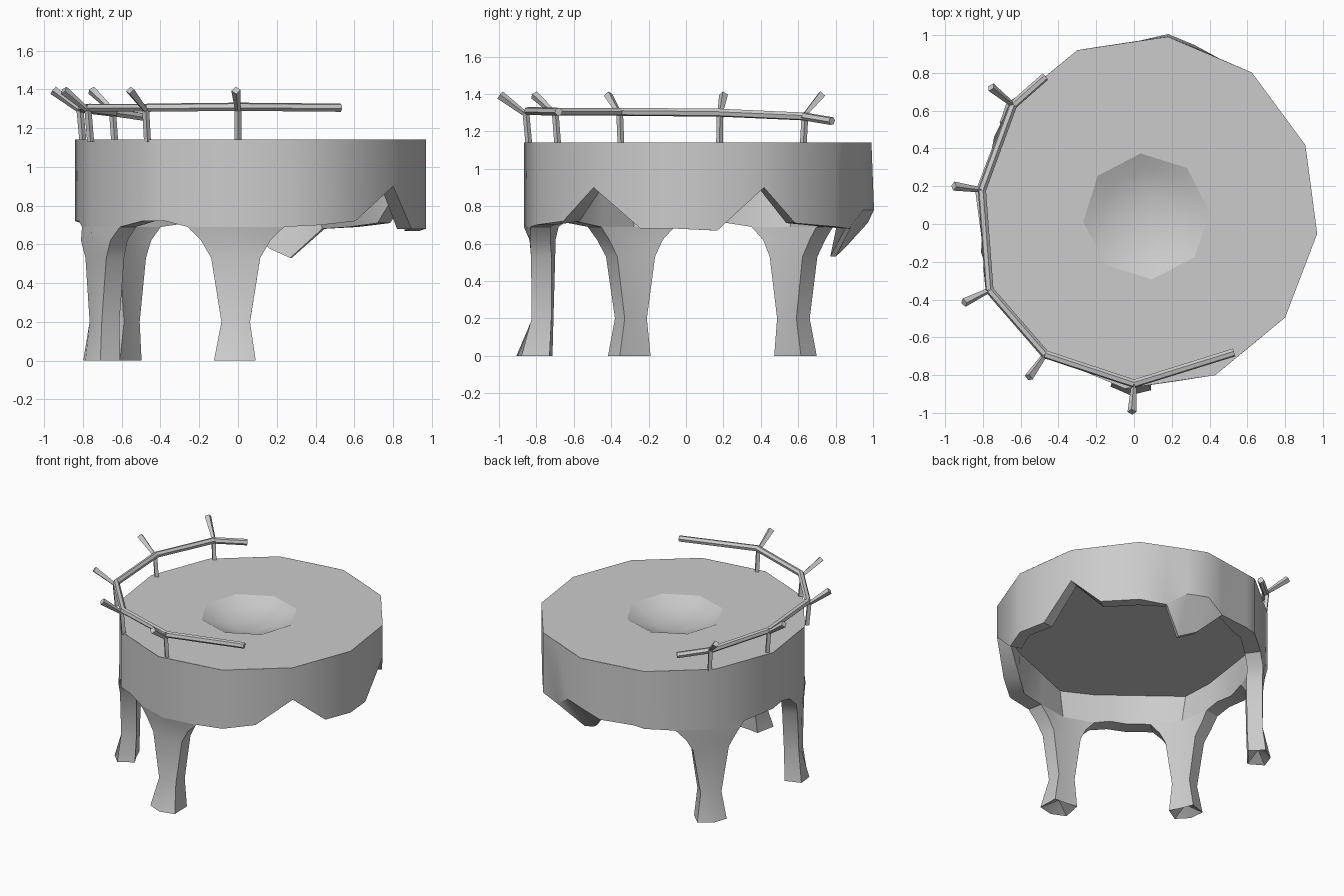
import bpy, bmesh, math
from mathutils import Vector

cube = bpy.data.objects.get("Cube")
if cube:
    bpy.data.objects.remove(cube)

CX, CY, TOP, CEIL, R, WALL = 0.065, 0.06, 1.14, 0.91, 0.925, 0.11
LEGS = {142: 0.94, 205: 0.94, 265: 0.97}  # angle: reach of the foot

stone = bpy.data.materials.new("grey_stone")
stone.use_nodes = True
GREY = (0.6, 0.6, 0.6, 1)
stone.diffuse_color = GREY
stone.node_tree.nodes["Principled BSDF"].inputs["Base Color"].default_value = GREY


def polar(angle, r, z):
    a = math.radians(angle)
    return Vector((CX + r * math.cos(a), CY + r * math.sin(a), z))


def outline(angle, radius, step, start):
    """Distance to the edge of a regular polygon at an angle."""
    off = (angle - start) % step - step / 2
    return radius * math.cos(math.radians(step / 2)) / math.cos(math.radians(off))


def rim(angle):
    """Twelve-sided rim, slightly longer front to back."""
    return outline(angle, R, 30, -7) * (1 - 0.015 * math.cos(math.radians(2 * angle)))


def finish(name, bm, smooth=True):
    bmesh.ops.remove_doubles(bm, verts=bm.verts, dist=0.0005)
    bmesh.ops.recalc_face_normals(bm, faces=bm.faces)
    mesh = bpy.data.meshes.new(name)
    bm.to_mesh(mesh)
    bm.free()
    mesh.materials.append(stone)
    obj = bpy.data.objects.new(name, mesh)
    bpy.context.collection.objects.link(obj)
    if smooth:
        bpy.ops.object.select_all(action="DESELECT")
        obj.select_set(True)
        bpy.context.view_layer.objects.active = obj
        bpy.ops.object.shade_smooth_by_angle(angle=math.radians(35))
    return obj


def loft(bm, rings):
    """Skin a list of equal-length closed rings."""
    rows = [[bm.verts.new(p) for p in ring] for ring in rings]
    for a, b in zip(rows, rows[1:]):
        for i in range(len(a)):
            j = (i + 1) % len(a)
            bm.faces.new((a[i], a[j], b[j], b[i]))
    return rows


# Lower edge of the wall: arches, broken notches and a leg stub
edge = {-53: .72, -37: .9, -20: .68, -7: .68, 7: .67, 23: .9, 36: .71, 53: .69,
        65: .68, 74: .53, 83: .58, 92: .71, 108: .72, 113: .71, 173: .72, 182: .72,
        233: .72, 241: .72, 293: .7}
for leg in LEGS:
    for d in (-16, 0, 16):
        edge[leg + d] = 0.69
angles = sorted(edge)


def lean(a):
    """The broken stub bends inward."""
    return 0.14 if edge[a] < 0.6 else 0


def thickness(a):
    return 0.03 if 60 < a < 95 else 0.08 if -40 < a < 60 else WALL


# Drum wall with its three standing legs
bm = bmesh.new()
loft(bm, [[polar(a, rim(a), TOP) for a in angles],
          [polar(a, rim(a) + lean(a) * 0.1, max(edge[a], 0.78 if lean(a) else 0.69))
           for a in angles],
          [polar(a, rim(a) - lean(a), edge[a]) for a in angles],
          [polar(a, rim(a) - lean(a) - thickness(a), edge[a]) for a in angles],
          [polar(a, outline(a, 0.88, 60, 22), CEIL) for a in angles]])
for leg, reach in LEGS.items():
    rings = [[polar(leg + d, rim(leg + d), 0.69) for d in (-16, 0, 16)] +
             [polar(leg + d, rim(leg + d) - WALL, 0.69) for d in (16, 0, -16)]]
    for z, half, outer, inner in ((.62, 11.5, .9, .79), (.53, 8.2, .89, .78),
                                  (.2, 4.8, .885, .78), (0, 6.6, reach, .79)):
        corner = 0.03 if z == 0 else 0
        rings.append([polar(leg + d, outer - (corner if d else 0), z)
                      for d in (-half, 0, half)] +
                     [polar(leg + d, inner, z) for d in (half, 0, -half)])
    sole = bm.faces.new(loft(bm, rings)[-1])
    # Hollowed sole
    for v in bmesh.ops.poke(bm, faces=[sole])["verts"]:
        v.co.z += 0.06
finish("drum_wall_and_legs", bm)

# Flat top with an eight-sided opening
bowl_rings = [[polar(5 + 45 * k, r, TOP - d) - Vector((0, 0.02, 0)) for k in range(8)]
              for r, d in ((.335, 0), (.25, .04), (.13, .075))]
bm = bmesh.new()
loops = [[bm.verts.new(polar(-7 + 30 * k, rim(-7 + 30 * k), TOP)) for k in range(12)],
         [bm.verts.new(p) for p in bowl_rings[0]]]
border = [bm.edges.new((loop[i], loop[i - 1])) for loop in loops for i in range(len(loop))]
bmesh.ops.triangle_fill(bm, edges=border, use_beauty=True, normal=(0, 0, 1))
finish("flat_top", bm, False)

# Shallow bowl sunk in the top
bm = bmesh.new()
bm.faces.new(loft(bm, bowl_rings)[-1])
bowl = finish("bowl", bm)
if bowl.data.polygons[-1].normal.z < 0:
    bowl.data.flip_normals()

# Six-sided underside of the top, facing down
bm = bmesh.new()
bm.faces.new([bm.verts.new(polar(22 - 60 * k, 0.88, CEIL)) for k in range(6)])
ceiling = finish("ceiling", bm, False)
if ceiling.data.polygons[0].normal.z > 0:
    ceiling.data.flip_normals()


def bar(bm, start, end, r0, r1, sides):
    axis = (end - start).normalized()
    side = axis.orthogonal().normalized()
    up = axis.cross(side)
    turn = [math.tau * (i + 0.5) / sides for i in range(sides)]
    rows = loft(bm, [[p + (side * math.cos(t) + up * math.sin(t)) * r for t in turn]
                     for p, r in ((start, r0), (end, r1))])
    bm.faces.new(rows[0])
    bm.faces.new(rows[1])


# Handrail
path = [Vector(p) for p in ((.53, -.68, 1.305), (0, -.845, 1.31), (-.47, -.69, 1.305),
                            (-.765, -.35, 1.305), (-.805, .18, 1.3),
                            (-.64, .63, 1.28), (-.47, .78, 1.255))]
bm = bmesh.new()
for a, b in zip(path, path[1:]):
    bar(bm, a, b, 0.022, 0.022, 6)
finish("handrail", bm)

# Posts with prongs leaning outward
bm = bmesh.new()
for p in path[1:-1]:
    out = Vector((p.x - CX, p.y - CY, 0)).normalized()
    foot = Vector((p.x, p.y, TOP - 0.01)) - out * 0.005
    knee = Vector((p.x, p.y, 1.29)) + out * 0.01
    tip = Vector((p.x, p.y, 1.395)) + out * 0.15
    bar(bm, foot, knee, 0.018, 0.018, 4)
    bar(bm, knee, tip, 0.014, 0.024, 4)
finish("rail_posts", bm, False)
